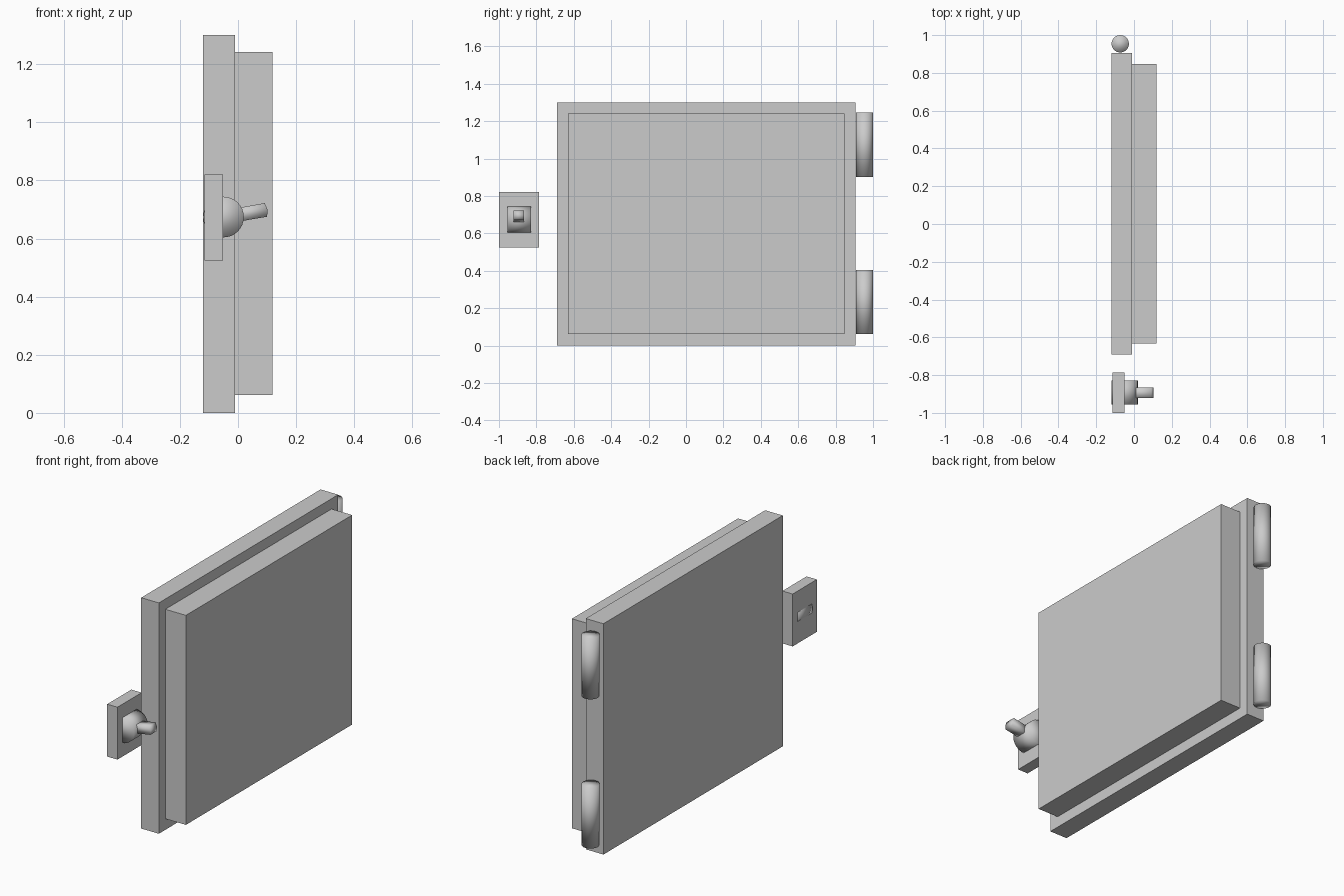
import bpy
import math

default = bpy.data.objects.get("Cube")
if default:
    bpy.data.objects.remove(default, do_unlink=True)

grey = bpy.data.materials.new("light grey")
grey.use_nodes = True
colour = (0.6, 0.6, 0.6, 1)
grey.diffuse_color = colour
grey.node_tree.nodes["Principled BSDF"].inputs["Base Color"].default_value = colour


def prism(name, profile, y0, y1, smooth=False):
    """Extrude a closed (x, z) profile along y."""
    n = len(profile)
    verts = [(x, y, z) for y in (y0, y1) for x, z in profile]
    faces = [tuple(range(n)), tuple(reversed(range(n, 2 * n)))]
    for i in range(n):
        j = (i + 1) % n
        faces.append((j, i, i + n, j + n))
    mesh = bpy.data.meshes.new(name)
    mesh.from_pydata(verts, [], faces)
    mesh.materials.append(grey)
    obj = bpy.data.objects.new(name, mesh)
    bpy.context.collection.objects.link(obj)
    if smooth:
        mesh.shade_smooth()
    return obj


def box(name, x0, x1, y0, y1, z0, z1):
    return prism(name, [(x0, z0), (x1, z0), (x1, z1), (x0, z1)], y0, y1)


def cylinder(name, centre, radius, length, rotation=(0, 0, 0)):
    bpy.ops.mesh.primitive_cylinder_add(vertices=32, radius=radius, depth=length,
                                        location=centre, rotation=rotation)
    obj = bpy.context.object
    obj.name = name
    obj.data.materials.append(grey)
    obj.data.shade_smooth()
    return obj


# Door slab: wide back plate with a smaller raised panel
box("door_plate", -0.12, -0.01, -0.69, 0.906, 0, 1.3)
box("raised_panel", -0.01, 0.118, -0.632, 0.847, 0.062, 1.242)

# Hinge barrels
for name, z in (("lower_hinge", 0.233), ("upper_hinge", 1.073)):
    cylinder(name, (-0.073, 0.954, z), 0.046, 0.344)

# Latch: mounting plate, round hub and tilted lever
box("latch_plate", -0.115, -0.051, -1.0, -0.785, 0.525, 0.82)
cylinder("latch_hub", (-0.05, -0.892, 0.674), 0.07, 0.125, (math.pi / 2, 0, 0))
lever = [(-0.03, 0.653), (0.1, 0.675), (0.102, 0.698), (0.092, 0.722), (-0.03, 0.7)]
prism("latch_lever", lever, -0.922, -0.865, smooth=True)
